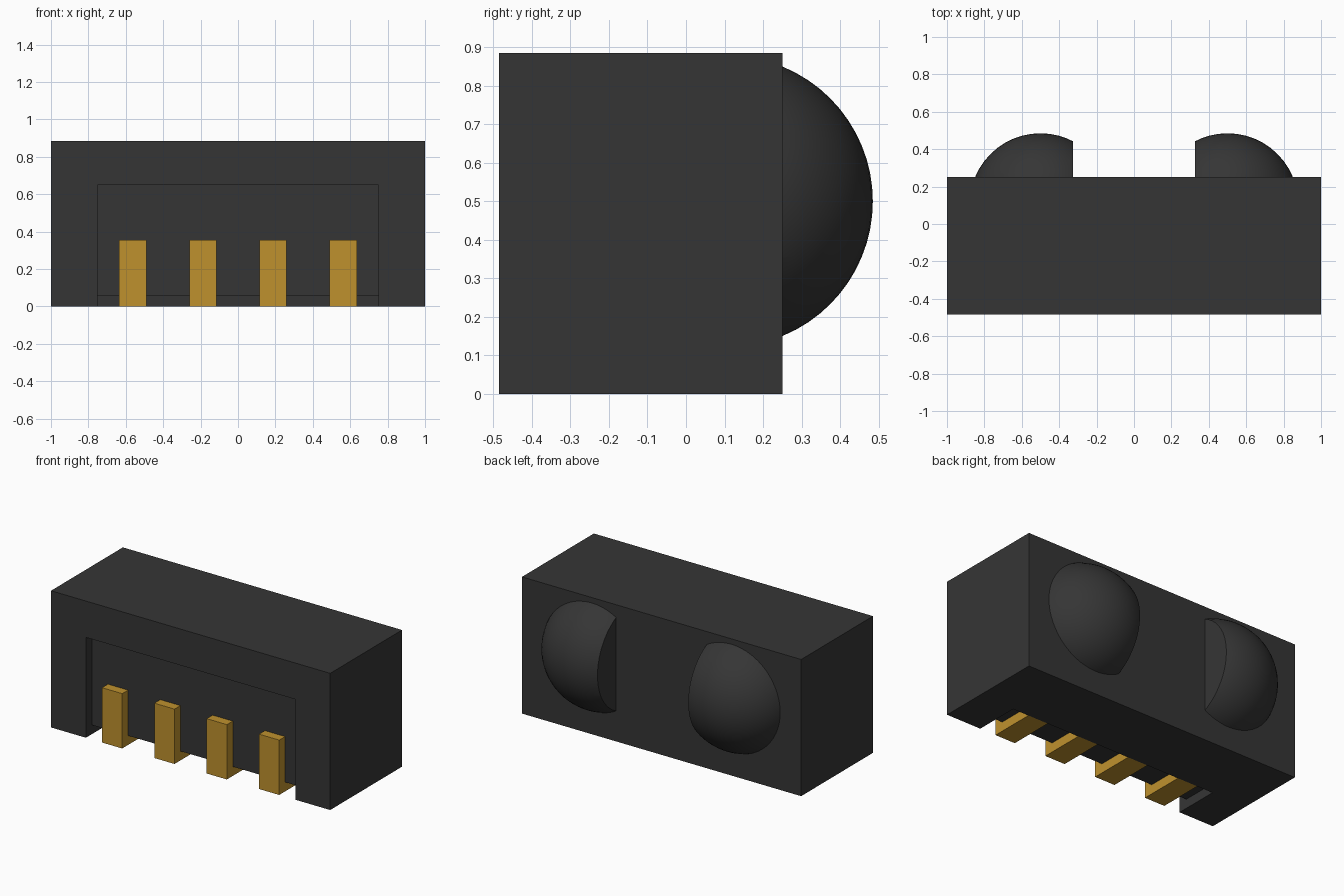
import bpy, bmesh
from mathutils import Vector

default = bpy.data.objects.get("Cube")
if default:
    bpy.data.objects.remove(default, do_unlink=True)


def material(name, rgb, metallic=0.0):
    mat = bpy.data.materials.new(name)
    mat.diffuse_color = (*rgb, 1)
    mat.use_nodes = True
    mat.node_tree.nodes["Principled BSDF"].inputs["Base Color"].default_value = (*rgb, 1)
    return mat


BLACK = material("black plastic", (0.036, 0.036, 0.036))
GOLD = material("gold metal", (0.52, 0.285, 0.027))


def add_object(name, bm, mat):
    bmesh.ops.recalc_face_normals(bm, faces=bm.faces[:])
    mesh = bpy.data.meshes.new(name)
    bm.to_mesh(mesh)
    bm.free()
    mesh.materials.append(mat)
    obj = bpy.data.objects.new(name, mesh)
    bpy.context.collection.objects.link(obj)
    return obj


def prism(name, profile, x0, x1, mat):
    """Extrude a (y, z) profile from x0 to x1."""
    bm = bmesh.new()
    face = bm.faces.new([bm.verts.new((x0, y, z)) for y, z in profile])
    ext = bmesh.ops.extrude_face_region(bm, geom=[face])
    verts = [g for g in ext["geom"] if isinstance(g, bmesh.types.BMVert)]
    bmesh.ops.translate(bm, verts=verts, vec=(x1 - x0, 0, 0))
    return add_object(name, bm, mat)


def activate(obj):
    bpy.ops.object.select_all(action='DESELECT')
    obj.select_set(True)
    bpy.context.view_layer.objects.active = obj


FRONT, BACK, TOP = -0.485, 0.25, 0.885
WALL, SLOT_END, SLOT_TOP = -0.425, -0.19, 0.06

# Housing block with an L-shaped recess cut into its front and underside
housing = prism("housing", [(FRONT, 0), (BACK, 0), (BACK, TOP), (FRONT, TOP)], -1, 1, BLACK)
cutter = prism("recess_cutter",
               [(-0.6, -0.1), (SLOT_END, -0.1), (SLOT_END, SLOT_TOP),
                (WALL, SLOT_TOP), (WALL, 0.65), (-0.6, 0.65)], -0.75, 0.75, BLACK)
cutter.hide_render = True
cut = housing.modifiers.new("recess", 'BOOLEAN')
cut.operation = 'DIFFERENCE'
cut.solver = 'EXACT'
cut.object = cutter
activate(housing)
bpy.ops.object.modifier_apply(modifier=cut.name)
bpy.data.objects.remove(cutter, do_unlink=True)

# Four L-shaped contacts: upright in the front recess, foot running under the housing
for i in range(4):
    x = -0.5625 + i * 0.375
    prism(f"contact_{i + 1}",
          [(FRONT, 0), (SLOT_END, 0), (SLOT_END, SLOT_TOP),
           (WALL, SLOT_TOP), (WALL, 0.355), (FRONT, 0.355)], x - 0.0725, x + 0.0725, GOLD)

# Domed lenses on the back, each trimmed flat on its inner side
for name, side in (("left_lens", 1), ("right_lens", -1)):
    bm = bmesh.new()
    bmesh.ops.create_uvsphere(bm, u_segments=48, v_segments=32, radius=0.378)
    bmesh.ops.translate(bm, verts=bm.verts[:], vec=(side * 0.5, 0.107, 0.5))
    for point, normal in ((Vector((side * 0.325, 0, 0)), Vector((side, 0, 0))),
                          (Vector((0, BACK - 0.01, 0)), Vector((0, 1, 0)))):
        res = bmesh.ops.bisect_plane(bm, geom=bm.verts[:] + bm.edges[:] + bm.faces[:],
                                     plane_co=point, plane_no=normal, clear_inner=True)
        rim = [g for g in res["geom_cut"] if isinstance(g, bmesh.types.BMEdge)]
        bmesh.ops.edgenet_fill(bm, edges=rim)
    activate(add_object(name, bm, BLACK))
    bpy.ops.object.shade_smooth_by_angle()
